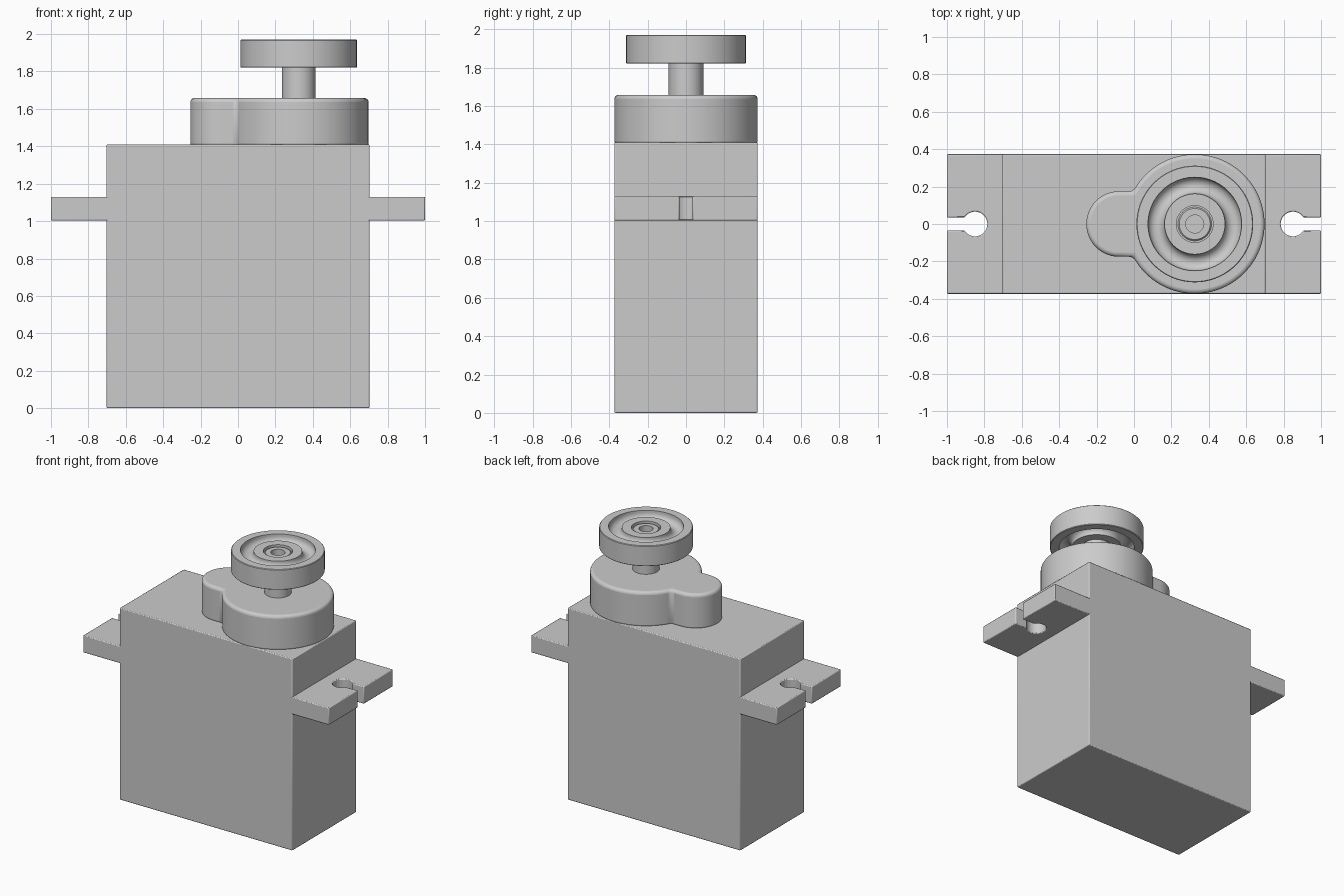
import bpy, bmesh, math
from mathutils import Vector

if "Cube" in bpy.data.objects:
    bpy.data.objects.remove(bpy.data.objects["Cube"], do_unlink=True)

grey = bpy.data.materials.new("plain_grey")
grey.use_nodes = True
GREY = (0.6, 0.6, 0.6, 1)
grey.diffuse_color = GREY
grey.node_tree.nodes["Principled BSDF"].inputs["Base Color"].default_value = GREY

HALF_Y = 0.373      # half depth of the case
AXIS_X = 0.325      # output shaft position


def finish(name, bm, bevel=0.0, segments=2):
    bmesh.ops.recalc_face_normals(bm, faces=bm.faces)
    mesh = bpy.data.meshes.new(name)
    bm.to_mesh(mesh)
    bm.free()
    mesh.materials.append(grey)
    ob = bpy.data.objects.new(name, mesh)
    bpy.context.collection.objects.link(ob)
    if bevel:
        mod = ob.modifiers.new("soft_edges", 'BEVEL')
        mod.width = bevel
        mod.segments = segments
        mod.limit_method = 'ANGLE'
        mod.angle_limit = math.radians(40)
    bpy.ops.object.select_all(action='DESELECT')
    ob.select_set(True)
    bpy.context.view_layer.objects.active = ob
    bpy.ops.object.shade_smooth_by_angle(angle=math.radians(35))
    return ob


def arc(cx, cy, r, a0, a1, n):
    return [(cx + r * math.cos(a0 + (a1 - a0) * i / n),
             cy + r * math.sin(a0 + (a1 - a0) * i / n)) for i in range(n + 1)]


def prism(name, outline, z0, z1, bevel, segments=2):
    bm = bmesh.new()
    base = bm.faces.new([bm.verts.new((x, y, z0)) for x, y in outline])
    top = bmesh.ops.extrude_face_region(bm, geom=[base])["geom"]
    verts = [v for v in top if isinstance(v, bmesh.types.BMVert)]
    bmesh.ops.translate(bm, verts=verts, vec=(0, 0, z1 - z0))
    return finish(name, bm, bevel, segments)


def lathe(name, profile, steps=72):
    bm = bmesh.new()
    pts = [bm.verts.new((AXIS_X + r, 0, z)) for r, z in profile]
    edges = [bm.edges.new(pair) for pair in zip(pts, pts[1:])]
    bmesh.ops.spin(bm, geom=pts + edges, cent=(AXIS_X, 0, 0), axis=(0, 0, 1),
                   angle=math.tau, steps=steps, use_merge=True)
    bmesh.ops.remove_doubles(bm, verts=bm.verts, dist=1e-5)
    return finish(name, bm)


# Main case
prism("case", [(-0.703, -HALF_Y), (0.703, -HALF_Y), (0.703, HALF_Y), (-0.703, HALF_Y)],
      0, 1.41, 0.006)

# Mounting ears with keyhole slots open to the outer end
HOLE_X, HOLE_R, SLOT = 0.85, 0.066, 0.035
a = math.asin(SLOT / HOLE_R)
for side, label in ((1, "left"), (-1, "right")):
    outline = [(0.69, HALF_Y), (1, HALF_Y), (1, SLOT)]
    outline += arc(HOLE_X, 0, HOLE_R, a, math.tau - a, 28)
    outline += [(1, -SLOT), (1, -HALF_Y), (0.69, -HALF_Y)]
    prism(label + "_mounting_ear", [(side * x, y) for x, y in outline],
          1.003, 1.13, 0.006)

# Gear housing: large drum joined to a small rounded lobe
DRUM_R, LOBE_R, LOBE_X = 0.373, 0.175, -0.08
b = math.pi - math.asin(LOBE_R / DRUM_R)
housing = arc(AXIS_X, 0, DRUM_R, -b, b, 72)
housing += arc(LOBE_X, 0, LOBE_R, math.pi / 2, 3 * math.pi / 2, 32)
prism("gear_housing", housing, 1.395, 1.658, 0.022, 4)

# Output shaft, with a screw hole in its top end
lathe("output_shaft", [(0, 1.64), (0.09, 1.64), (0.09, 1.945), (0.083, 1.952),
                       (0.048, 1.952), (0.048, 1.87), (0, 1.87)])

# Round horn: rim and hub parted by a hollow groove on both faces
BOTTOM, TOP, HUB_R, RIM_R = 1.82, 1.97, 0.162, 0.25
groove_r = (RIM_R - HUB_R) / 2
mid = (RIM_R + HUB_R) / 2
upper = [(0.098, TOP - 0.03), (0.098, TOP - 0.008), (HUB_R, TOP - 0.008)]
upper += arc(mid, TOP - 0.015, groove_r, math.pi, math.tau, 14)
upper += [(RIM_R, TOP), (0.308, TOP), (0.312, TOP - 0.004)]
lower = [(r, BOTTOM + TOP - z) for r, z in reversed(upper)]
lathe("round_horn", upper + lower + [(0.085, BOTTOM + 0.03), (0.085, TOP - 0.03),
                                     upper[0]])
